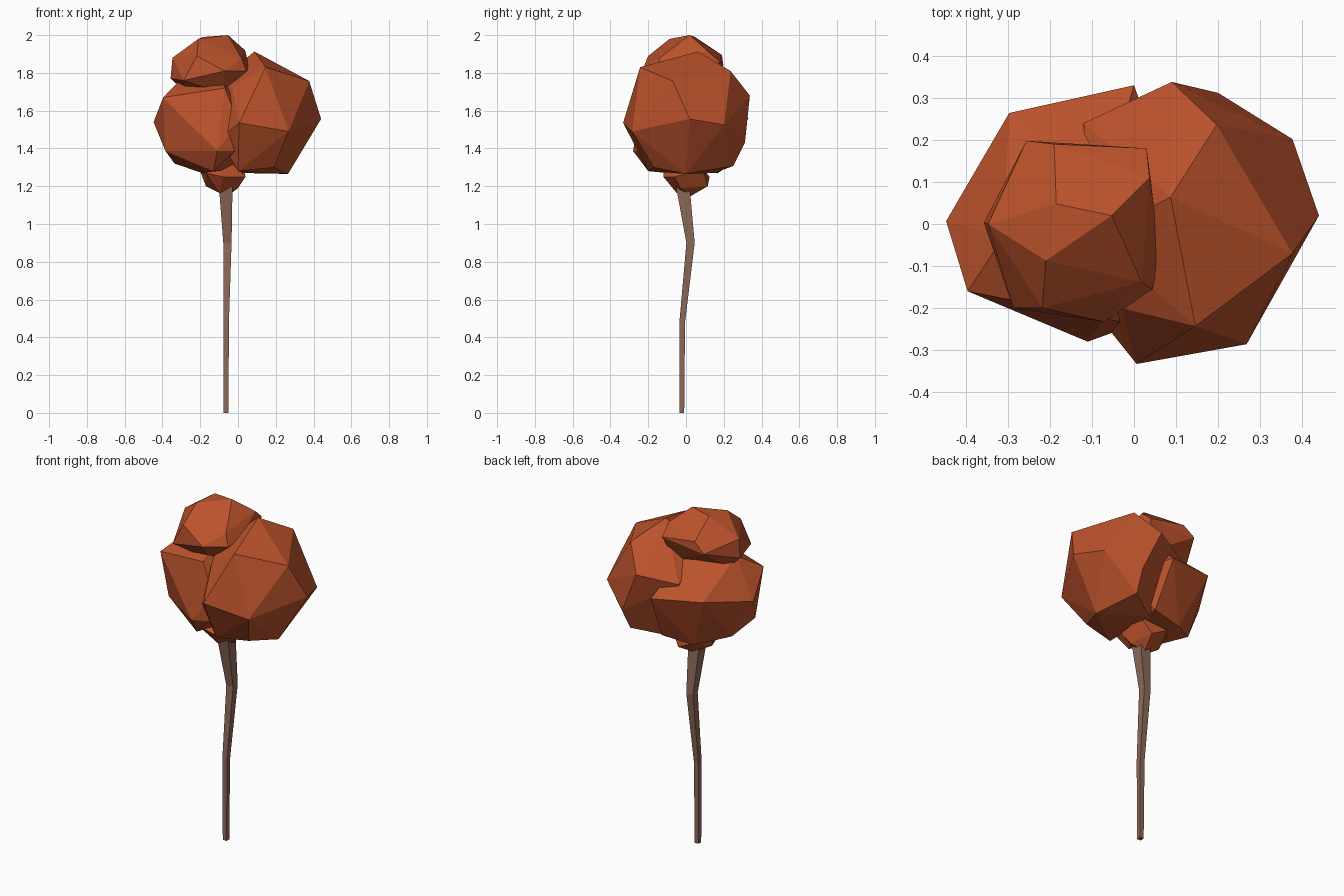
import bpy, bmesh, math

def material(name, rgb):
    m = bpy.data.materials.new(name)
    m.diffuse_color = (*rgb, 1)
    return m

LEAF = material("autumn_leaf", (0.50, 0.085, 0.025))
BARK = material("bark", (0.26, 0.14, 0.10))

def finish(name, bm, mat):
    bmesh.ops.recalc_face_normals(bm, faces=bm.faces)
    me = bpy.data.meshes.new(name)
    bm.to_mesh(me)
    bm.free()
    me.materials.append(mat)
    bpy.context.collection.objects.link(bpy.data.objects.new(name, me))

def clump(name, corners):
    """Faceted leaf clump: convex hull around a few corner points."""
    bm = bmesh.new()
    for c in corners:
        bm.verts.new(c)
    bmesh.ops.convex_hull(bm, input=bm.verts)
    bmesh.ops.delete(bm, geom=[v for v in bm.verts if not v.link_faces], context='VERTS')
    bmesh.ops.dissolve_limit(bm, angle_limit=math.radians(5), verts=bm.verts, edges=bm.edges)
    finish(name, bm, LEAF)

# large clump on the right
clump("right_clump", [
    (.087, .064, 1.913), (.377, -.07, 1.757), (.44, .02, 1.556), (.268, -.286, 1.49),
    (.006, -.333, 1.535), (.146, -.243, 1.83), (.197, .236, 1.81), (.377, .202, 1.525),
    (.09, .338, 1.68), (.20, .312, 1.43), (.265, 0, 1.265), (.19, -.17, 1.30),
    (.19, .25, 1.307), (0, -.2, 1.28), (.02, .15, 1.27), (-.12, .24, 1.64),
    (-.1, -.03, 1.76), (-.03, -.2, 1.72), (-.1, -.2, 1.45)])

# medium clump on the left
clump("left_clump", [
    (-.447, .007, 1.54), (-.396, -.16, 1.67), (-.11, -.28, 1.386), (-.297, .264, 1.59),
    (0, .33, 1.56), (-.07, -.225, 1.72), (-.384, -.1, 1.386), (-.336, .05, 1.32),
    (-.17, .17, 1.27), (.02, .2, 1.29), (-.19, -.1, 1.27), (-.13, -.2, 1.28),
    (-.02, -.24, 1.386), (-.31, -.03, 1.76), (-.08, .05, 1.80), (.12, 0, 1.55),
    (0, -.24, 1.54)])

# smaller clump on top
clump("top_clump", [
    (-.053, .02, 2.0), (-.21, -.087, 1.98), (-.185, .048, 1.99), (.037, .11, 1.92),
    (.018, -.138, 1.88), (-.347, 0, 1.88), (-.357, .003, 1.77), (-.256, .198, 1.84),
    (-.19, .19, 1.895), (.03, .18, 1.86), (.063, -.07, 1.82), (.044, -.155, 1.81),
    (-.07, -.233, 1.81), (-.218, -.2, 1.89), (-.287, -.2, 1.76), (-.08, -.13, 1.69),
    (-.28, 0, 1.70), (0, .1, 1.70)])

# little clump around the trunk top
clump("bottom_clump", [
    (-.06, .02, 1.145), (-.1, -.05, 1.165), (0, -.03, 1.19), (.04, -.06, 1.25),
    (-.17, 0, 1.2), (-.2, .03, 1.28), (-.08, -.12, 1.25), (-.03, .115, 1.2),
    (-.13, .125, 1.25), (.03, .09, 1.29), (-.17, -.12, 1.27), (-.1, 0, 1.38)])

# crooked four-sided trunk, thicker towards the crown: x, y, z, half width
bm = bmesh.new()
rings = []
for x, y, z, r in [(-.063, -.022, 0, .0125), (-.063, -.02, .48, .015),
                   (-.056, .024, .9, .022), (-.065, -.017, 1.2, .036)]:
    rings.append([bm.verts.new((x + r * sx, y + r * sy, z))
                  for sx, sy in ((-1, -1), (1, -1), (1, 1), (-1, 1))])
for lo, hi in zip(rings, rings[1:]):
    for i in range(4):
        j = (i + 1) % 4
        bm.faces.new((lo[i], lo[j], hi[j], hi[i]))
bm.faces.new(rings[0][::-1])
bm.faces.new(rings[-1])
finish("trunk", bm, BARK)
